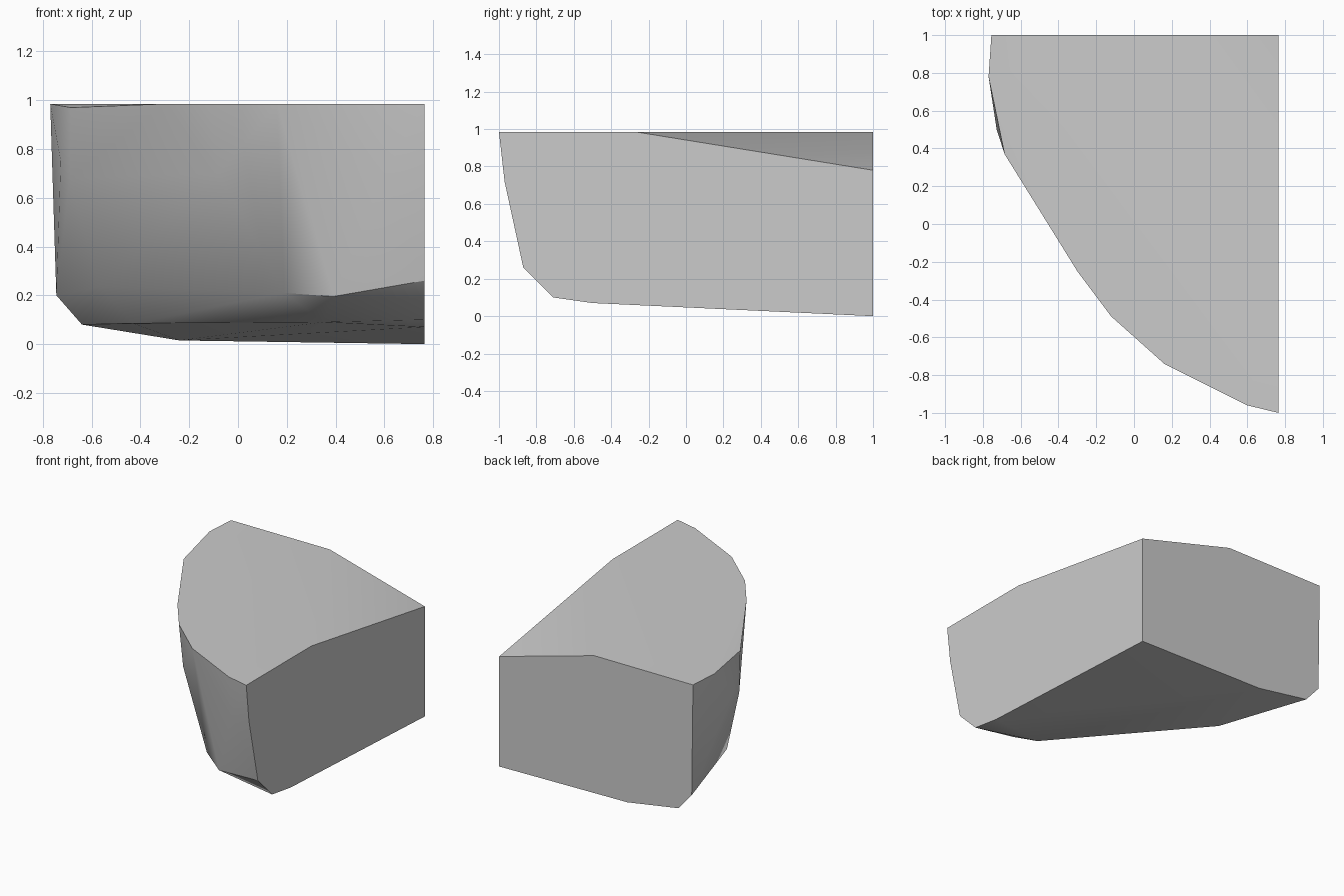
import bpy
import bmesh
import math

default_cube = bpy.data.objects.get("Cube")
if default_cube:
    bpy.data.objects.remove(default_cube, do_unlink=True)

TOP = 0.985      # height of the level top
RIGHT = 0.765    # flat cut on the side
BACK = 1.0       # flat cut at the back


def make_material(name, rgb):
    material = bpy.data.materials.new(name)
    material.use_nodes = True
    colour = (*rgb, 1.0)
    material.diffuse_color = colour
    material.node_tree.nodes["Principled BSDF"].inputs["Base Color"].default_value = colour
    return material


def hull_object(name, points, material):
    """Wrap the points in a tight skin and merge its coplanar triangles."""
    mesh = bpy.data.meshes.new(name)
    bm = bmesh.new()
    for point in points:
        bm.verts.new(point)
    result = bmesh.ops.convex_hull(bm, input=bm.verts[:])
    loose = set(result["geom_interior"]) | set(result["geom_unused"])
    bmesh.ops.delete(bm, geom=[v for v in loose if isinstance(v, bmesh.types.BMVert)],
                     context="VERTS")
    bmesh.ops.dissolve_limit(bm, angle_limit=math.radians(0.5),
                             verts=bm.verts[:], edges=bm.edges[:])
    bmesh.ops.recalc_face_normals(bm, faces=bm.faces[:])
    bm.to_mesh(mesh)
    bm.free()
    mesh.materials.append(material)
    obj = bpy.data.objects.new(name, mesh)
    bpy.context.collection.objects.link(obj)
    return obj


# Outline of the top, from the back corner round to the front corner
rim = [(x, y, TOP) for x, y in (
    (-0.755, BACK), (-0.77, 0.78), (-0.3, -0.25), (-0.12, -0.49),
    (0.16, -0.74), (0.6, -0.96), (RIGHT, -1))]
rim.append((-0.685, 0.37, 0.97))

# Chamfer that lowers the back corner of the top
chamfer = [(0.02, BACK, TOP), (RIGHT, BACK, 0.78), (RIGHT, -0.27, TOP)]

# Bulge in the middle of the curved wall
bulge = [(-0.727, 0.5, 0.75), (-0.69, 0.39, 0.68), (-0.08, -0.5, 0.7),
         (0.6, -0.93, 0.7), (RIGHT, -0.97, 0.72)]

# Lower edge of the wall
shoulder = [(-0.745, BACK, 0.2), (-0.57, 0.355, 0.235), (0.19, -0.62, 0.21),
            (0.39, -0.77, 0.195), (RIGHT, -0.87, 0.26)]

# Slightly sloping underside
base = [(-0.64, BACK, 0.08), (-0.43, 0.355, 0.085), (0.35, -0.57, 0.09),
        (RIGHT, -0.71, 0.1), (RIGHT, -0.5, 0.07), (-0.24, BACK, 0.015),
        (RIGHT, BACK, 0)]

stone_grey = make_material("stone grey", (0.6, 0.6, 0.6))
chunk = hull_object("rock_chunk", rim + chamfer + bulge + shoulder + base, stone_grey)

# Soft shading across the wall, crisp edges at the cuts
bpy.ops.object.select_all(action="DESELECT")
chunk.select_set(True)
bpy.context.view_layer.objects.active = chunk
bpy.ops.object.shade_smooth_by_angle(angle=math.radians(30))
